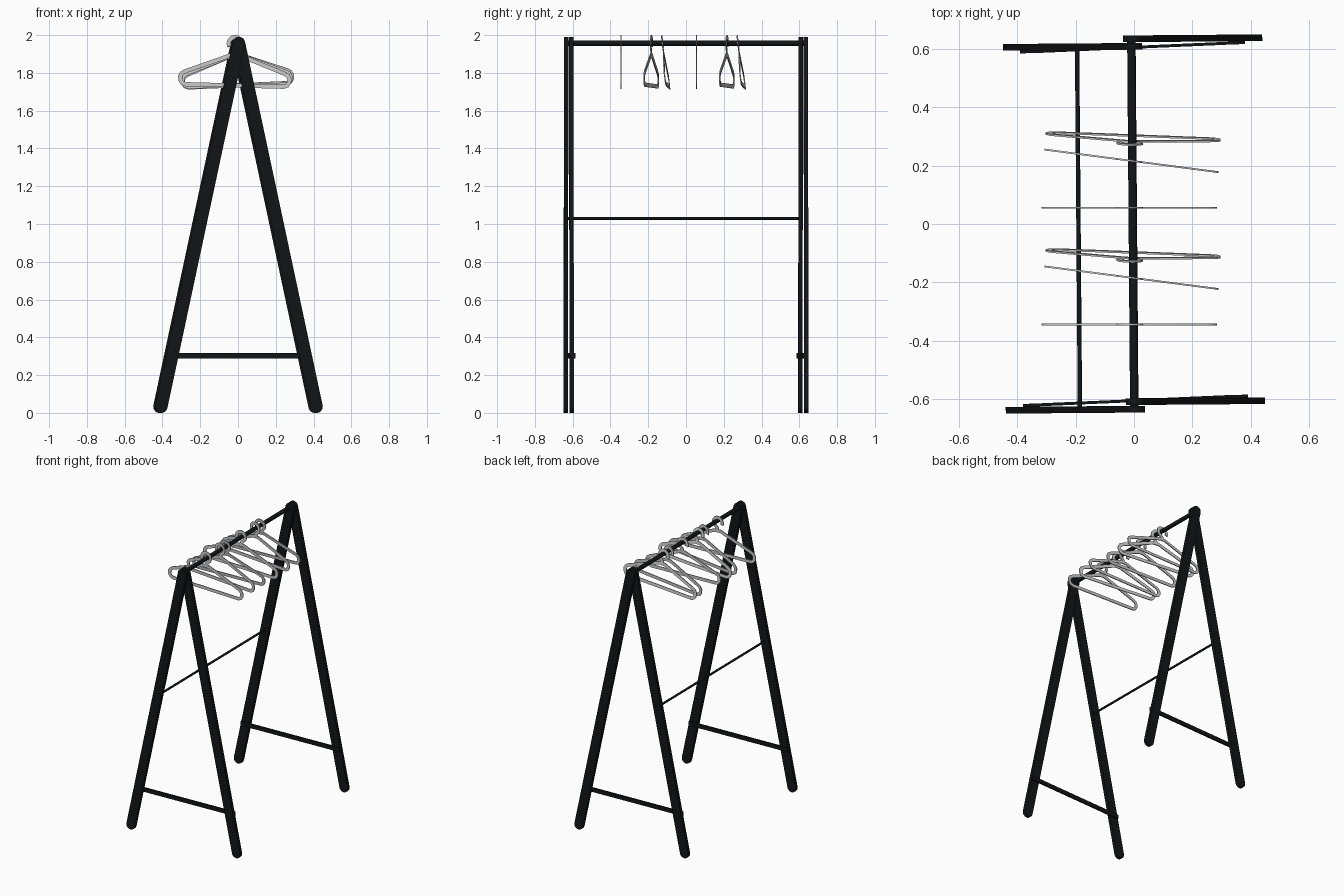
import bpy, bmesh
from math import radians, cos, sin, pi
from mathutils import Matrix, Vector

if "Cube" in bpy.data.objects:
    bpy.data.objects.remove(bpy.data.objects["Cube"])

black = bpy.data.materials.new("black_metal")
black.diffuse_color = (0.006, 0.007, 0.008, 1)
black.use_nodes = True
black.node_tree.nodes["Principled BSDF"].inputs["Base Color"].default_value = black.diffuse_color
TURN = Matrix.Rotation(radians(0.45), 4, 'Z')


def finish(bm, name, matrix, mat=None):
    bmesh.ops.recalc_face_normals(bm, faces=bm.faces)
    bm.transform(matrix)
    mesh = bpy.data.meshes.new(name)
    bm.to_mesh(mesh)
    bm.free()
    ob = bpy.data.objects.new(name, mesh)
    bpy.context.collection.objects.link(ob)
    if mat:
        mesh.materials.append(mat)
    bpy.ops.object.select_all(action='DESELECT')
    ob.select_set(True)
    bpy.context.view_layer.objects.active = ob
    bpy.ops.object.shade_smooth_by_angle(angle=radians(35))
    return ob


def arc(cx, cz, r, a0, a1, n):
    return [(cx + r * cos(radians(a0 + (a1 - a0) * i / n)),
             cz + r * sin(radians(a0 + (a1 - a0) * i / n))) for i in range(n + 1)]


def ribbon(bm, pts, half, thick, closed=False):
    """Flat band of rectangular section following a path in the xz plane."""
    pts = [Vector(p) for p in pts]
    n, rings = len(pts), []
    for i, p in enumerate(pts):
        a = (p - pts[i - 1]).normalized() if closed or i > 0 else None
        b = (pts[(i + 1) % n] - p).normalized() if closed or i < n - 1 else None
        a, b = a or b, b or a
        t = (a + b).normalized()
        off = Vector((-t.y, t.x)) * half / max(t.dot(a), 0.5)
        rings.append([bm.verts.new((p.x + s * off.x, d * thick / 2, p.y + s * off.y))
                      for s, d in ((1, 1), (1, -1), (-1, -1), (-1, 1))])
    for i in range(n if closed else n - 1):
        r, q = rings[i], rings[(i + 1) % n]
        for k in range(4):
            bm.faces.new((r[k], r[(k + 1) % 4], q[(k + 1) % 4], q[k]))
    if not closed:
        bm.faces.new(rings[0])
        bm.faces.new(rings[-1])


# legs: flat bars with rounded ends, crossing at the rail
def leg(name, side, y):
    foot, top = Vector((side * 0.411, 0.033)), Vector((0, 1.958))
    d = top - foot
    ang = math_angle = Vector((1, 0)).angle_signed(d) * -180 / pi
    r = 0.033
    prof = arc(foot.x, foot.y, r, ang + 90, ang + 270, 12) + \
        arc(top.x, top.y, r, ang - 90, ang + 90, 12)
    bm = bmesh.new()
    f = bm.faces.new([bm.verts.new((x, y - 0.0115, z)) for x, z in prof])
    ext = bmesh.ops.extrude_face_region(bm, geom=[f])
    bmesh.ops.translate(bm, vec=(0, 0.023, 0),
                        verts=[v for v in ext["geom"] if isinstance(v, bmesh.types.BMVert)])
    finish(bm, name, TURN, black)


leg("back_left_leg", -1, 0.608)
leg("back_right_leg", 1, 0.634)
leg("front_left_leg", -1, -0.634)
leg("front_right_leg", 1, -0.608)


# round rails running front to back
def rail(name, x, z, r, y0, y1):
    bm = bmesh.new()
    bmesh.ops.create_cone(bm, cap_ends=True, segments=24, radius1=r, radius2=r, depth=y1 - y0)
    m = Matrix.Translation((x, (y0 + y1) / 2, z)) @ Matrix.Rotation(pi / 2, 4, 'X')
    finish(bm, name, TURN @ m, black)


rail("hanging_rail", -0.004, 1.958, 0.0145, -0.625, 0.625)
rail("middle_rail", -0.19, 1.03, 0.0075, -0.625, 0.6)

# low crossbars: flat straps on the inner faces of each leg pair
for name, spin in (("back_crossbar", 0), ("front_crossbar", pi)):
    bm = bmesh.new()
    path = [(-0.385, 0.592), (-0.32, 0.593), (0.32, 0.616), (0.385, 0.618)]
    rings = [[bm.verts.new((x, y + dy, 0.302 + dz)) for dy, dz in
              ((-.005, -.015), (.005, -.015), (.005, .015), (-.005, .015))] for x, y in path]
    for r, q in zip(rings, rings[1:]):
        for k in range(4):
            bm.faces.new((r[k], r[(k + 1) % 4], q[(k + 1) % 4], q[k]))
    bm.faces.new(rings[0])
    bm.faces.new(rings[-1])
    finish(bm, name, TURN @ Matrix.Rotation(spin, 4, 'Z'), black)


# hangers: a closed triangle band plus a hook, origin at the rail
def hanger(name, y, tilt, yaw, roll):
    half = [(0.02, -0.064), (0.262, -0.156), (0.28, -0.166), (0.289, -0.182),
            (0.288, -0.202), (0.278, -0.218), (0.26, -0.225)]
    loop = [(x - 0.012, z) for x, z in half]
    loop += [(-x - 0.012, z) for x, z in reversed(half)]
    bm = bmesh.new()
    ribbon(bm, loop, 0.011, 0.006, closed=True)
    hook = arc(-0.015, -0.003, 0.034, 205, -50, 20) + [(-0.008, -0.045), (-0.012, -0.06)]
    ribbon(bm, hook, 0.011, 0.006)
    m = Matrix.Translation((0, y, 1.958)) @ Matrix.Rotation(radians(yaw), 4, 'Z') \
        @ Matrix.Rotation(radians(roll), 4, 'X') @ Matrix.Rotation(radians(-tilt), 4, 'Y')
    finish(bm, name, m)


for i, y in enumerate((-0.4, 0.0)):
    hanger(f"straight_hanger_{i + 1}", y + 0.056, -1.5, 0, 0)
    hanger(f"turned_hanger_{i + 1}", y + 0.215, 1, -7.4, 0)
    hanger(f"leaning_hanger_{i + 1}", y + 0.275, 2.5, -1.9, 7)
